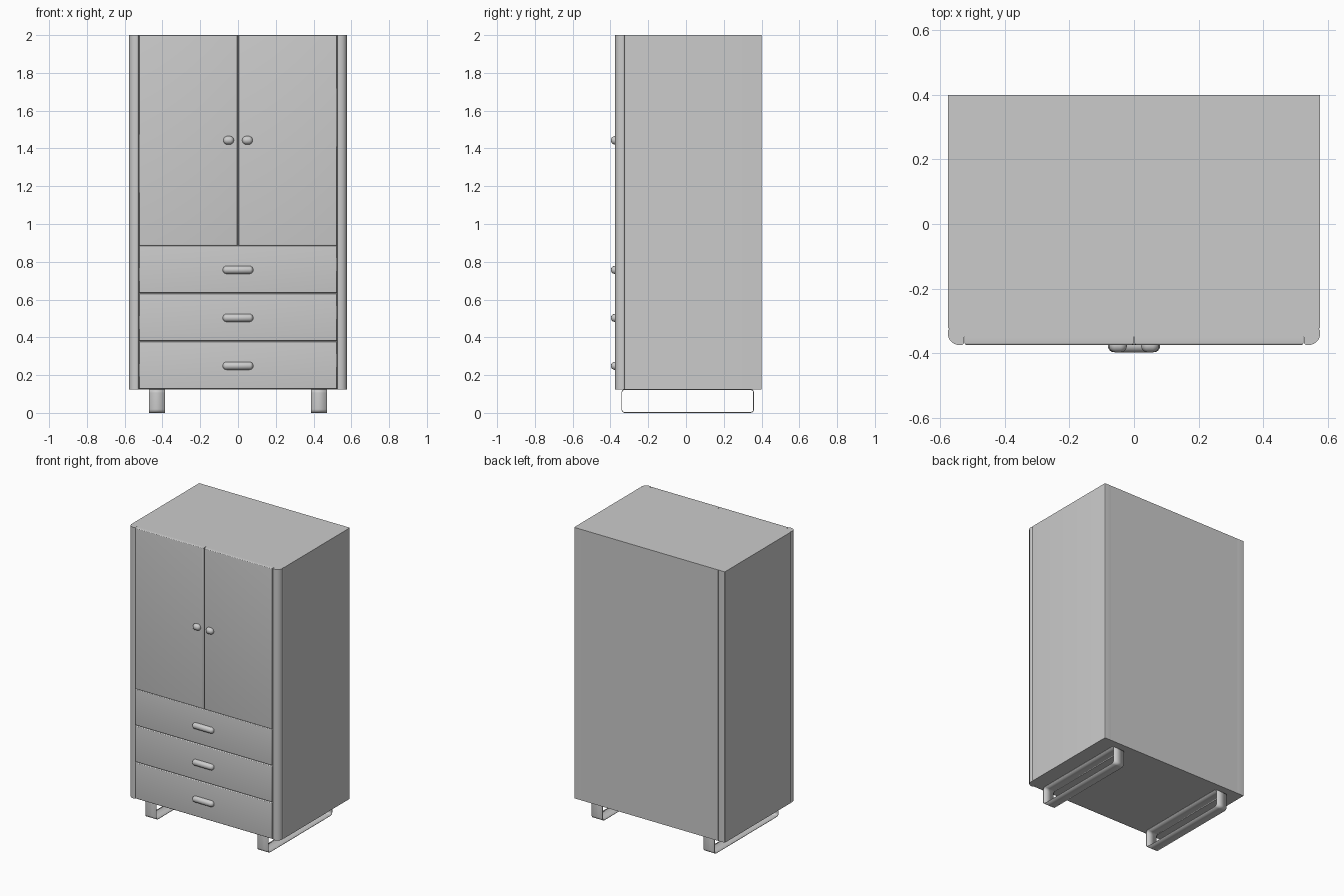
import bpy, bmesh, math
from mathutils import Vector

if "Cube" in bpy.data.objects:
    bpy.data.objects.remove(bpy.data.objects["Cube"])


def finish(bm, name):
    bmesh.ops.recalc_face_normals(bm, faces=bm.faces[:])
    me = bpy.data.meshes.new(name)
    bm.to_mesh(me)
    bm.free()
    ob = bpy.data.objects.new(name, me)
    bpy.context.collection.objects.link(ob)
    bpy.ops.object.select_all(action='DESELECT')
    ob.select_set(True)
    bpy.context.view_layer.objects.active = ob
    bpy.ops.object.shade_smooth_by_angle(angle=math.radians(35))
    return ob


def box(name, x, y, z, bevel=0.0):
    """Box from (min, max) pairs; the bevel rounds only the front (-y) edges."""
    bm = bmesh.new()
    bmesh.ops.create_cube(bm, size=1)
    for v in bm.verts:
        v.co = Vector([r[0] if c < 0 else r[1] for c, r in zip(v.co, (x, y, z))])
    if bevel:
        edges = [e for e in bm.edges if all(v.co.y < y[0] + 1e-5 for v in e.verts)]
        bmesh.ops.bevel(bm, geom=edges, offset=bevel, segments=4, profile=0.5, affect='EDGES')
    return finish(bm, name)


def rounded(corners, n=8):
    """Outline of an axis-aligned rectangle given as (x, y, radius) corners."""
    cx = sum(c[0] for c in corners) / 4
    cy = sum(c[1] for c in corners) / 4
    pts = []
    for x, y, r in corners:
        sx, sy = (1 if x > cx else -1), (1 if y > cy else -1)
        start = {(1, 1): 0, (-1, 1): 90, (-1, -1): 180, (1, -1): 270}[(sx, sy)]
        for i in range(n + 1):
            a = math.radians(start + 90 * i / n)
            pts.append((x - sx * r + r * math.cos(a), y - sy * r + r * math.sin(a)))
    return pts


def upright(name, pts, z0, z1):
    """Extrude a plan outline upward."""
    bm = bmesh.new()
    f = bm.faces.new([bm.verts.new((x, y, z0)) for x, y in pts])
    ext = bmesh.ops.extrude_face_region(bm, geom=[f])
    for v in ext['geom']:
        if isinstance(v, bmesh.types.BMVert):
            v.co.z = z1
    return finish(bm, name)


def pull(name, x, z, half_len, half_h):
    """Capsule-shaped pull, partly sunk into the front."""
    bm = bmesh.new()
    bmesh.ops.create_uvsphere(bm, u_segments=24, v_segments=16, radius=1)
    for v in bm.verts:
        shift = math.copysign(half_len - half_h, v.co.x) if abs(v.co.x) > 1e-4 else 0
        v.co = Vector((x + v.co.x * half_h + shift, -0.377 + v.co.y * 0.021, z + v.co.z * half_h))
    return finish(bm, name)


BOTTOM, TOP = 0.125, 2.0

# Carcass between the side panels
box("carcass", (-0.527, 0.527), (-0.35, 0.40), (BOTTOM, TOP))

for s, side in ((-1, "left"), (1, "right")):
    # Side panel with softened outer edges
    panel = [(0.577, 0.40, 0.004), (0.527, 0.40, 0.001), (0.527, -0.325, 0.001), (0.577, -0.325, 0.008)]
    upright(side + "_side_panel", [(s * x, y) for x, y in rounded(panel)], BOTTOM, TOP)

    # Rounded front corner post
    post = [(0.577, -0.325, 0.008), (0.527, -0.325, 0.001), (0.527, -0.375, 0.008), (0.577, -0.375, 0.036)]
    upright(side + "_corner_post", [(s * x, y) for x, y in rounded(post)], BOTTOM, TOP)

    # Door and its knob
    box(side + "_door", sorted((s * 0.002, s * 0.525)), (-0.375, -0.35), (0.885, TOP), 0.007)
    pull(side + "_door_knob", s * 0.05, 1.443, 0.028, 0.022)

    # Sled leg: a thin band bent into a rounded loop
    bm = bmesh.new()
    loop = rounded([(0.358, 0.124, 0.018), (-0.34, 0.124, 0.018), (-0.34, 0.002, 0.018), (0.358, 0.002, 0.018)])
    rows = [[bm.verts.new((s * x, y, z)) for y, z in loop] for x in (0.387, 0.47)]
    for i in range(len(loop)):
        j = (i + 1) % len(loop)
        bm.faces.new((rows[0][i], rows[0][j], rows[1][j], rows[1][i]))
    leg = finish(bm, side + "_sled_leg")
    mod = leg.modifiers.new("thickness", 'SOLIDIFY')
    mod.thickness = 0.004
    mod.offset = 0

# Three drawers with long pulls
for i in range(3):
    z = BOTTOM + i * 0.254
    box(f"drawer_{i + 1}", (-0.525, 0.525), (-0.375, -0.35), (z + 0.001, z + 0.252), 0.007)
    pull(f"drawer_pull_{i + 1}", 0, z + 0.124, 0.081, 0.021)
